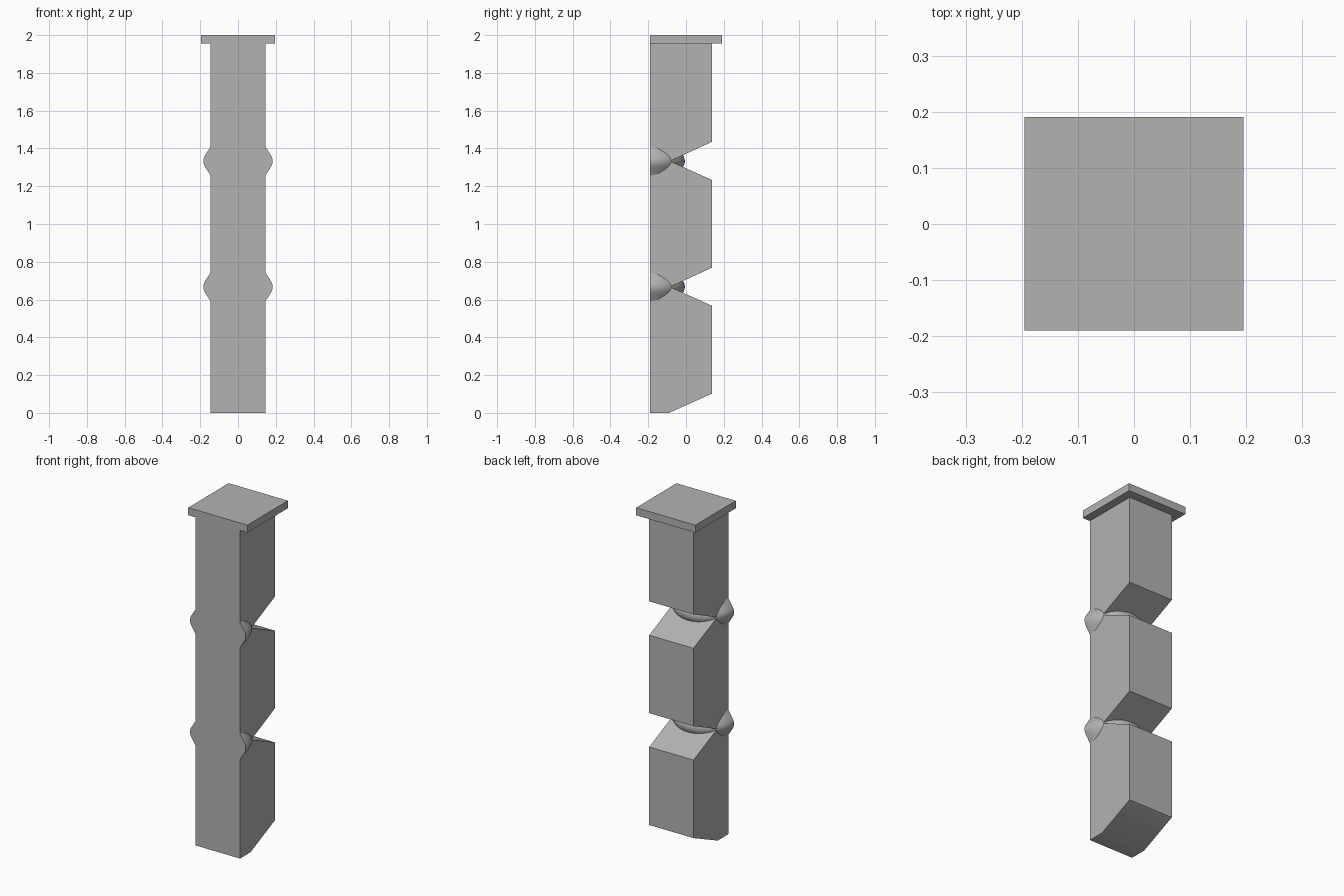
import bpy, bmesh
from math import cos, sin, pi, radians

FRONT, BACK = -0.19, 0.138      # depth of the post
HALF_W = 0.146                  # half width of the post
JOINTS = (0.667, 1.333)         # heights of the notches and beads

cube = bpy.data.objects.get("Cube")
if cube:
    bpy.data.objects.remove(cube, do_unlink=True)

grey = bpy.data.materials.new("plain grey")
grey.use_nodes = True
grey.diffuse_color = (0.45, 0.45, 0.45, 1)
grey.node_tree.nodes["Principled BSDF"].inputs["Base Color"].default_value = grey.diffuse_color


def finish(name, bm):
    bmesh.ops.recalc_face_normals(bm, faces=bm.faces)
    mesh = bpy.data.meshes.new(name)
    bm.to_mesh(mesh)
    bm.free()
    mesh.materials.append(grey)
    obj = bpy.data.objects.new(name, mesh)
    bpy.context.collection.objects.link(obj)
    return obj


def extrude_profile(name, points, half_width):
    """Side profile of (y, z) points extruded along x."""
    bm = bmesh.new()
    face = bm.faces.new([bm.verts.new((-half_width, y, z)) for y, z in points])
    new = bmesh.ops.extrude_face_region(bm, geom=[face])["geom"]
    verts = [v for v in new if isinstance(v, bmesh.types.BMVert)]
    bmesh.ops.translate(bm, verts=verts, vec=(2 * half_width, 0, 0))
    return finish(name, bm)


def half_bead(name, z0, steps=32):
    """Rounded double cone, swept half a turn behind the front plane."""
    upper = [(0.146, 0.075), (0.171, 0.036), (0.179, 0.022), (0.183, 0.01)]
    rim = upper + [(0.184, 0)] + [(r, -z) for r, z in reversed(upper)]
    bm = bmesh.new()
    top = bm.verts.new((0, FRONT, z0 + 0.075))
    low = bm.verts.new((0, FRONT, z0 - 0.075))
    rows = []
    for i in range(steps + 1):
        a = pi * i / steps
        rows.append([bm.verts.new((r * cos(a), FRONT + r * sin(a), z0 + z)) for r, z in rim])
    for a, b in zip(rows, rows[1:]):
        for j in range(len(rim) - 1):
            bm.faces.new((a[j], b[j], b[j + 1], a[j + 1]))
        bm.faces.new((top, b[0], a[0]))
        bm.faces.new((low, a[-1], b[-1]))
    bm.faces.new([top] + rows[0] + [low] + rows[-1][::-1])
    return finish(name, bm)


# Post with a sloped foot and V notches cut in from the back
profile = [(FRONT, 0), (-0.09, 0), (BACK, 0.102)]
for z in JOINTS:
    profile += [(BACK, z - 0.1), (-0.085, z), (BACK, z + 0.102)]
profile += [(BACK, 1.97), (FRONT, 1.97)]
post = extrude_profile("notched_post", profile, HALF_W)

# Flat cap, flush with the front, and a bead at each notch
parts = [extrude_profile("cap", [(FRONT, 1.955), (0.191, 1.955), (0.191, 2), (FRONT, 2)], 0.195)]
parts += [half_bead("bead", z) for z in JOINTS]

# Merge the parts into one clean surface
bpy.context.view_layer.objects.active = post
for part in parts:
    mod = post.modifiers.new("merge", 'BOOLEAN')
    mod.operation = 'UNION'
    mod.solver = 'EXACT'
    mod.object = part
    bpy.ops.object.modifier_apply(modifier=mod.name)
    bpy.data.objects.remove(part, do_unlink=True)

bpy.ops.object.select_all(action='DESELECT')
post.select_set(True)
bpy.ops.object.shade_smooth_by_angle(angle=radians(30))
